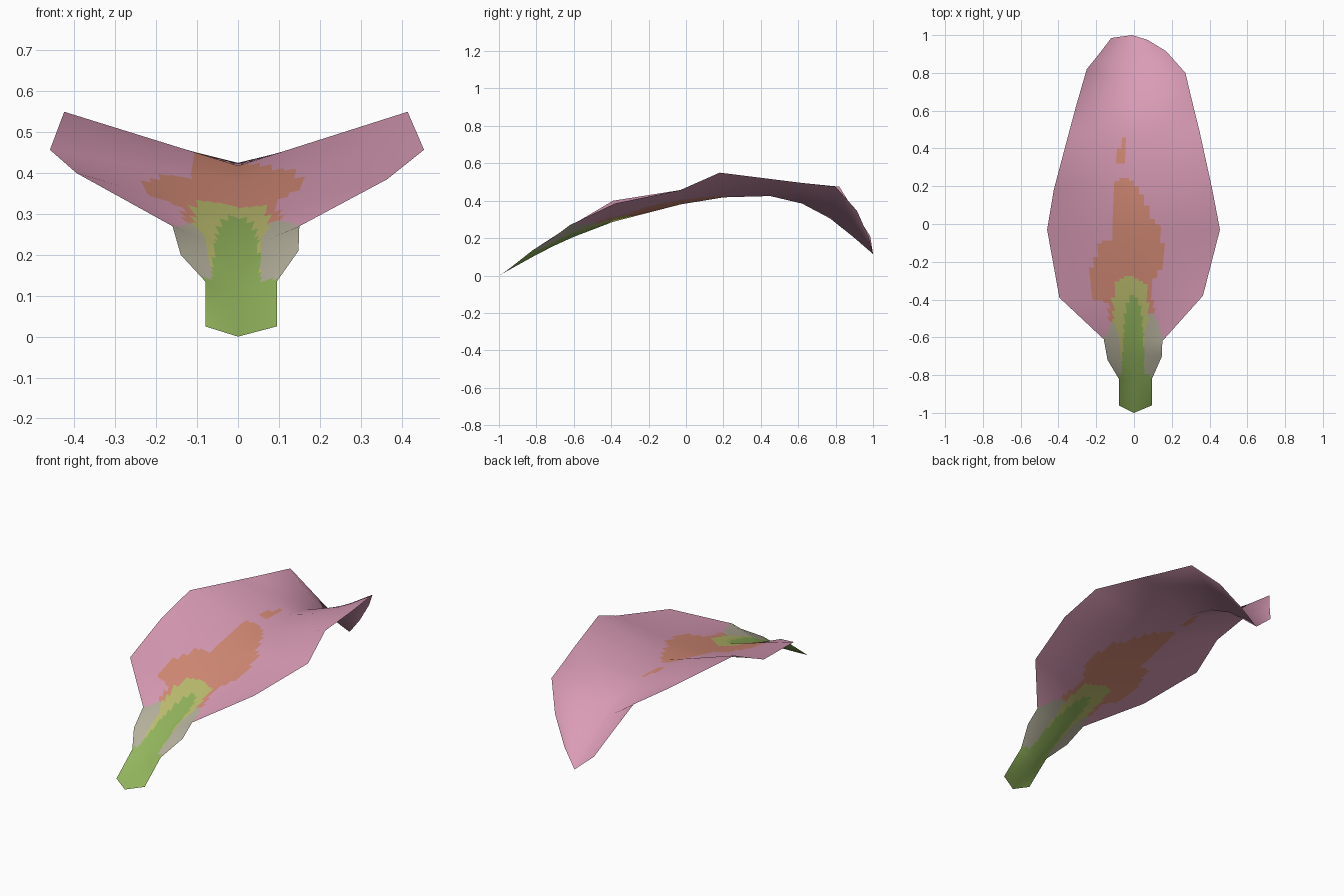
import bpy, math
from mathutils import Vector

if "Cube" in bpy.data.objects:
    bpy.data.objects.remove(bpy.data.objects["Cube"])

# Stations along the petal: left edge x,y,z | crease y,z | right edge x,y,z
STATIONS = [
    (-.08, -.96, .025, -1.0, .0, .095, -.96, .025),
    (-.08, -.82, .135, -.82, .10, .095, -.82, .135),
    (-.14, -.72, .20, -.71, .157, .148, -.70, .21),
    (-.16, -.61, .27, -.60, .207, .15, -.62, .27),
    (-.395, -.39, .40, -.39, .287, .365, -.38, .385),
    (-.46, -.03, .457, -.03, .38, .455, -.03, .457),
    (-.425, .18, .55, .20, .418, .415, .18, .55),
    (-.34, .50, .51, .45, .425, .345, .50, .51),
    (-.308, .62, .495, .62, .385, .315, .62, .495),
    (-.25, .82, .475, .77, .305, .272, .80, .475),
    (-.185, .90, .345, .89, .21, .17, .915, .345),
    (-.12, .985, .21, 1.0, .115, .07, .975, .21),
]
COLS = 16          # fine columns on each side of the crease
STEP = 0.015       # fine row spacing

# Painted zones: y, left limit, right limit
GREEN = [(-1.01, -.2, .2), (-.84, -.2, .2), (-.79, -.065, .055), (-.6, -.055, .05),
         (-.45, -.045, .04), (-.38, -.02, .01)]
YELLOW = [(-.84, -.09, .06), (-.78, -.06, .055), (-.6, -.08, .055), (-.5, -.11, .075),
          (-.36, -.11, .075), (-.31, -.09, .06), (-.28, -.05, 0)]
ORANGE = [(-.6, -.09, .09), (-.5, -.13, .11), (-.42, -.14, .10), (-.4, -.21, .10),
          (-.3, -.24, .10), (-.22, -.22, .15), (-.1, -.18, .15), (-.08, -.11, .15),
          (-.02, -.11, .14), (.02, -.10, .10), (.2, -.10, .02), (.25, -.08, -.05)]
SPOT = [(.32, -.10, -.04), (.36, -.09, -.04), (.46, -.06, -.05)]


def inside(zone, x, y):
    for (y0, a0, b0), (y1, a1, b1) in zip(zone, zone[1:]):
        if y0 <= y < y1:
            t = (y - y0) / (y1 - y0)
            return a0 + (a1 - a0) * t <= x <= b0 + (b1 - b0) * t
    return False


def zone_index(x, y):
    if inside(GREEN, x, y):
        return 1
    if inside(YELLOW, x, y):
        return 2
    if y < -.62 + max(0, .16 - abs(x)) * 2.6 and y < -.47:
        return 3
    if inside(ORANGE, x, y) or inside(SPOT, x, y):
        return 4
    return 0


def material(name, rgb):
    m = bpy.data.materials.new(name)
    lin = [((c / 255 + .055) / 1.055) ** 2.4 for c in rgb]
    m.diffuse_color = (*lin, 1)
    m.use_nodes = True
    m.node_tree.nodes["Principled BSDF"].inputs["Base Color"].default_value = m.diffuse_color
    return m


# Coarse control grid: left edge, crease, right edge
grid = [[Vector(s[:3]), Vector((-.01 if s[3] > .5 else 0, s[3], s[4])), Vector(s[5:])]
        for s in STATIONS]


def coarse_normal(i, j):
    along = grid[min(i + 1, len(grid) - 1)][j] - grid[max(i - 1, 0)][j]
    across = grid[i][min(j + 1, 2)] - grid[i][max(j - 1, 0)]
    return across.cross(along).normalized()


norms = [[coarse_normal(i, j) for j in range(3)] for i in range(len(grid))]


def fine_row(row):
    out = [row[0].lerp(row[1], k / COLS) for k in range(COLS)]
    return out + [row[1].lerp(row[2], k / COLS) for k in range(COLS + 1)]


# Refine so that the painted zones get clean borders
verts, normals = [], []
for i in range(len(grid) - 1):
    n = math.ceil((grid[i + 1][1] - grid[i][1]).length / STEP)
    last = i == len(grid) - 2
    for k in range(n + (1 if last else 0)):
        t = k / n
        verts += fine_row([a.lerp(b, t) for a, b in zip(grid[i], grid[i + 1])])
        normals += fine_row([a.lerp(b, t) for a, b in zip(norms[i], norms[i + 1])])

w = 2 * COLS + 1
faces = [(r * w + c, r * w + c + 1, (r + 1) * w + c + 1, (r + 1) * w + c)
         for r in range(len(verts) // w - 1) for c in range(w - 1)]

mesh = bpy.data.meshes.new("petal")
mesh.from_pydata(verts, [], faces)
for m in (material("petal pink", (218, 156, 182)), material("stem green", (146, 180, 92)),
          material("yellow green", (190, 190, 112)), material("pale grey", (182, 177, 157)),
          material("blush orange", (214, 140, 119))):
    mesh.materials.append(m)
for p in mesh.polygons:
    p.use_smooth = True
    p.material_index = zone_index(p.center.x, p.center.y)
mesh.update()
# Soft shading that follows the broad form
mesh.normals_split_custom_set_from_vertices([n.normalized() for n in normals])

petal = bpy.data.objects.new("petal", mesh)
bpy.context.collection.objects.link(petal)
